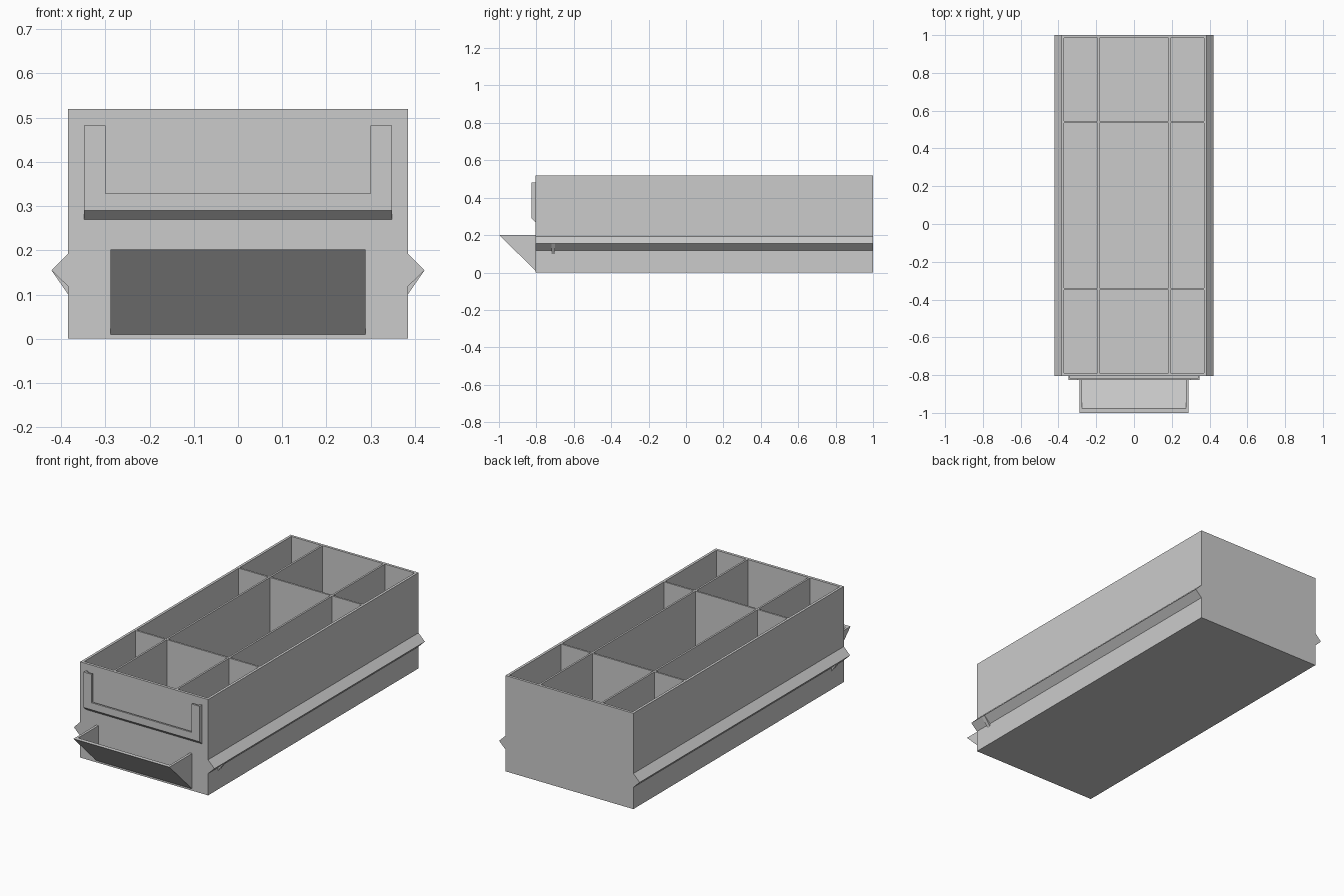
import bpy
import bmesh

cube = bpy.data.objects.get("Cube")
if cube:
    bpy.data.objects.remove(cube, do_unlink=True)

grey = bpy.data.materials.new("light_grey_plastic")
grey.use_nodes = True
COLOUR = (0.6, 0.6, 0.6, 1)
grey.diffuse_color = COLOUR
grey.node_tree.nodes["Principled BSDF"].inputs["Base Color"].default_value = COLOUR

HALF_W, FRONT, BACK, HEIGHT, FLOOR = 0.384, -0.805, 1.0, 0.52, 0.015


def finish(bm, name):
    bmesh.ops.recalc_face_normals(bm, faces=bm.faces)
    mesh = bpy.data.meshes.new(name)
    bm.to_mesh(mesh)
    bm.free()
    mesh.materials.append(grey)
    obj = bpy.data.objects.new(name, mesh)
    bpy.context.collection.objects.link(obj)
    return obj


def prism(name, points, axis, start, end):
    """Extrude a 2D profile along x (points are y, z) or y (points are x, z)."""
    bm = bmesh.new()
    if axis == "x":
        verts = [bm.verts.new((start, a, b)) for a, b in points]
        shift = (end - start, 0, 0)
    else:
        verts = [bm.verts.new((a, start, b)) for a, b in points]
        shift = (0, end - start, 0)
    face = bm.faces.new(verts)
    ext = bmesh.ops.extrude_face_region(bm, geom=[face], use_keep_orig=True)
    moved = [g for g in ext["geom"] if isinstance(g, bmesh.types.BMVert)]
    bmesh.ops.translate(bm, vec=shift, verts=moved)
    return finish(bm, name)


# Drawer body: rim and dividers as a grid, every odd cell sunk into a compartment
def drawer_body():
    xs = [-HALF_W, -0.37, -0.192, -0.182, 0.182, 0.192, 0.37, HALF_W]
    ys = [FRONT, -0.79, -0.35, -0.34, 0.534, 0.544, 0.986, BACK]
    bm = bmesh.new()
    grid = [[bm.verts.new((x, y, HEIGHT)) for y in ys] for x in xs]
    pockets = []
    for i in range(len(xs) - 1):
        for j in range(len(ys) - 1):
            face = bm.faces.new((grid[i][j], grid[i + 1][j],
                                 grid[i + 1][j + 1], grid[i][j + 1]))
            if i % 2 and j % 2:
                pockets.append(face)
    rim = [e for e in bm.edges if e.is_boundary]
    sunk = bmesh.ops.extrude_discrete_faces(bm, faces=pockets)["faces"]
    for face in sunk:
        for v in face.verts:
            v.co.z = FLOOR
    sides = bmesh.ops.extrude_edge_only(bm, edges=rim)["geom"]
    for v in sides:
        if isinstance(v, bmesh.types.BMVert):
            v.co.z = 0
    base = [e for e in sides if isinstance(e, bmesh.types.BMEdge)]
    bmesh.ops.contextual_create(bm, geom=base)
    return finish(bm, "drawer_body")


drawer_body()

# Side runners with a small stop under each one near the front
for side, s in (("left", 1), ("right", -1)):
    wall, tip = s * HALF_W, s * 0.422
    prism(side + "_runner", [(wall, 0.118), (tip, 0.155), (wall, 0.193)],
          "y", FRONT, BACK)
    prism(side + "_runner_stop", [(wall, 0.10), (tip, 0.155), (wall, 0.155)],
          "y", -0.72, -0.70)

# Label holder: chamfered bottom ledge, side walls and a thin lip over the slot
LIP, SLOT = -0.827, -0.817
prism("label_ledge", [(FRONT, 0.27), (LIP, 0.29), (LIP, 0.30), (FRONT, 0.30)],
      "x", -0.348, 0.348)
prism("label_lip", [(-0.348, 0.30), (0.348, 0.30), (0.348, 0.482), (0.30, 0.482),
                    (0.30, 0.328), (-0.30, 0.328), (-0.30, 0.482), (-0.348, 0.482)],
      "y", LIP, SLOT)
for side, s in (("left", 1), ("right", -1)):
    prism(side + "_label_wall",
          [(SLOT, 0.30), (FRONT, 0.30), (FRONT, 0.482), (SLOT, 0.482)],
          "x", s * 0.338, s * 0.348)

# Scoop handle: sloped plate closed by triangular cheeks, open at the top
TOP = 0.202
prism("handle_plate", [(FRONT, 0.01), (-1.0, TOP), (-0.978, TOP), (FRONT, 0.032)],
      "x", -0.275, 0.275)
for side, s in (("left", 1), ("right", -1)):
    prism(side + "_handle_cheek", [(FRONT, 0.01), (-1.0, TOP), (FRONT, TOP)],
          "x", s * 0.275, s * 0.288)
